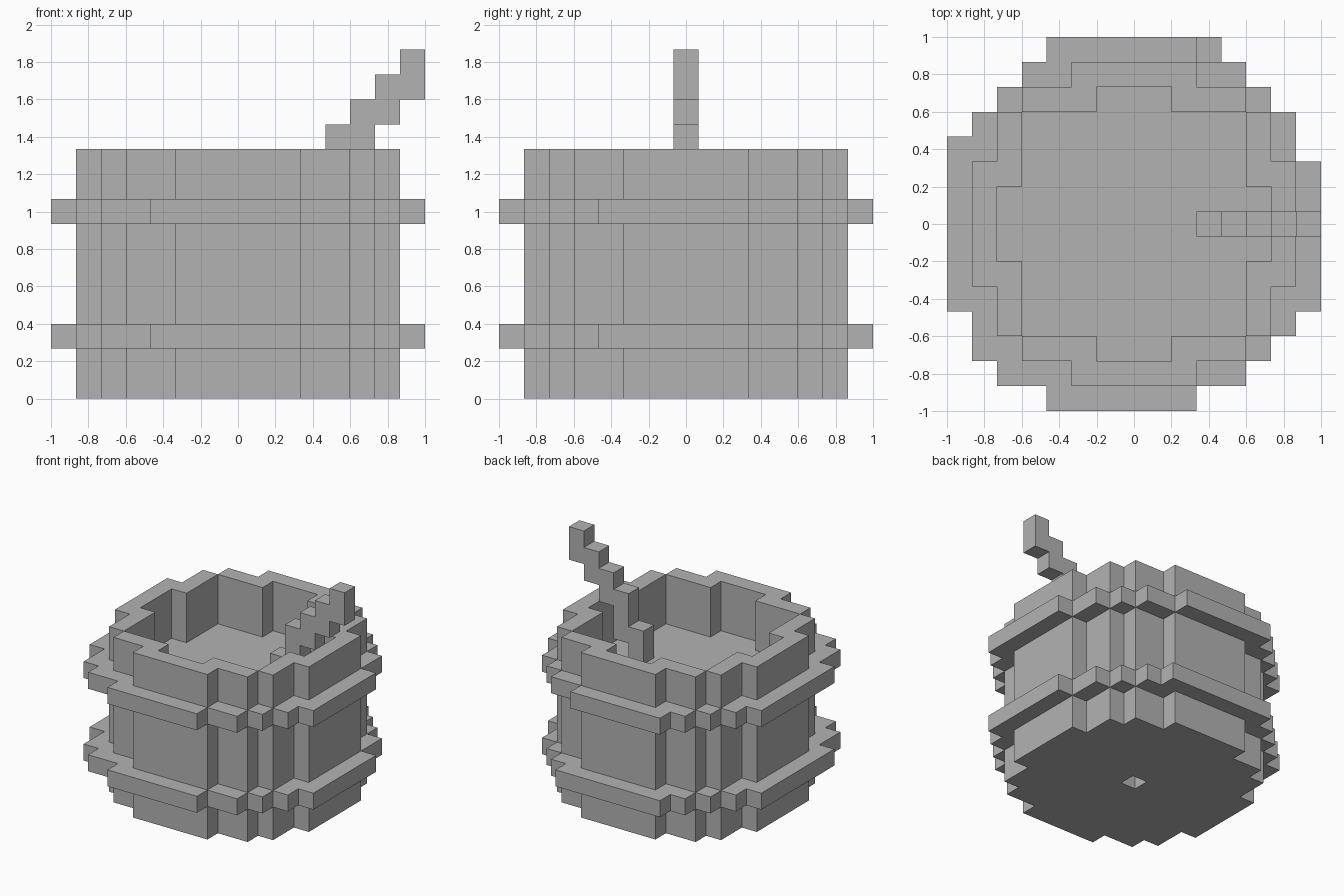
import bpy, bmesh, math
from mathutils import Vector

cube = bpy.data.objects.get("Cube")
if cube:
    bpy.data.objects.remove(cube, do_unlink=True)

UNIT = 2 / 15          # edge of one block

grey = bpy.data.materials.new("plain_grey")
grey.use_nodes = True
colour = (0.45, 0.45, 0.45, 1)
grey.diffuse_color = colour
grey.node_tree.nodes["Principled BSDF"].inputs["Base Color"].default_value = colour


def disc(ne, nw=None, sw=None, se=None):
    """Stepped disc: each list gives the reach in x for every row away from the centre."""
    quads = {(1, 1): ne, (-1, 1): nw or ne, (-1, -1): sw or ne, (1, -1): se or ne}
    cells = set()
    for (sx, sy), reach in quads.items():
        for row, width in enumerate(reach):
            cells |= {(sx * i, sy * row) for i in range(width + 1)}
    return cells


def stack(plan, low, high):
    return {(i, j, k) for i, j in plan for k in range(low, high)}


# Plans of the round parts
body = disc([6, 6, 6, 5, 5, 4, 2])
hollow = disc([5, 5, 4, 4, 4, 1])
east_south = [7, 7, 7, 7, 6, 5, 4, 2]
west_north = [7, 7, 7, 7, 6, 5, 4, 3]
west_south = [7, 7, 7, 7, 6, 6, 5, 3]
upper = disc([7, 7, 7, 6, 6, 5, 4, 2], west_north, west_south, east_south)
lower = disc([7, 7, 7, 6, 6, 5, 4, 3], west_north, west_south, east_south)

# Stepped handle rising out of the barrel, one column after another
handle = set()
for column, (low, high) in enumerate([(7, 9), (8, 11), (10, 12), (11, 13), (12, 14)]):
    handle |= stack({(column + 3, 0)}, low, high)

parts = {
    "barrel_wall": stack(body - hollow, 0, 10),
    "barrel_base": stack(hollow - {(0, 0)}, 0, 1),
    "barrel_contents": stack(hollow, 1, 7),
    "lower_hoop": stack(lower - body, 2, 3),
    "upper_hoop": stack(upper - body, 7, 8),
    "stirring_handle": handle,
}
solid = set().union(*parts.values())


def skin(name, cells):
    """Outer faces of a part's blocks, merged into large flat faces."""
    bm = bmesh.new()
    for cell in sorted(cells):
        centre = Vector(cell) + Vector((0, 0, 0.5))
        for axis in range(3):
            for sign in (-1, 1):
                normal = Vector((0, 0, 0))
                normal[axis] = sign
                if tuple(int(a + b) for a, b in zip(cell, normal)) in solid:
                    continue
                u = Vector((0, 0, 0))
                u[(axis + 1) % 3] = 0.5
                v = normal.cross(u)
                corners = [-u - v, u - v, u + v, v - u]
                bm.faces.new([bm.verts.new((centre + normal / 2 + c) * UNIT) for c in corners])
    bmesh.ops.remove_doubles(bm, verts=bm.verts, dist=0.001)
    bmesh.ops.dissolve_limit(bm, angle_limit=math.radians(1), verts=bm.verts, edges=bm.edges)
    mesh = bpy.data.meshes.new(name)
    bm.to_mesh(mesh)
    bm.free()
    mesh.materials.append(grey)
    bpy.context.collection.objects.link(bpy.data.objects.new(name, mesh))


for name, cells in parts.items():
    skin(name, cells)
